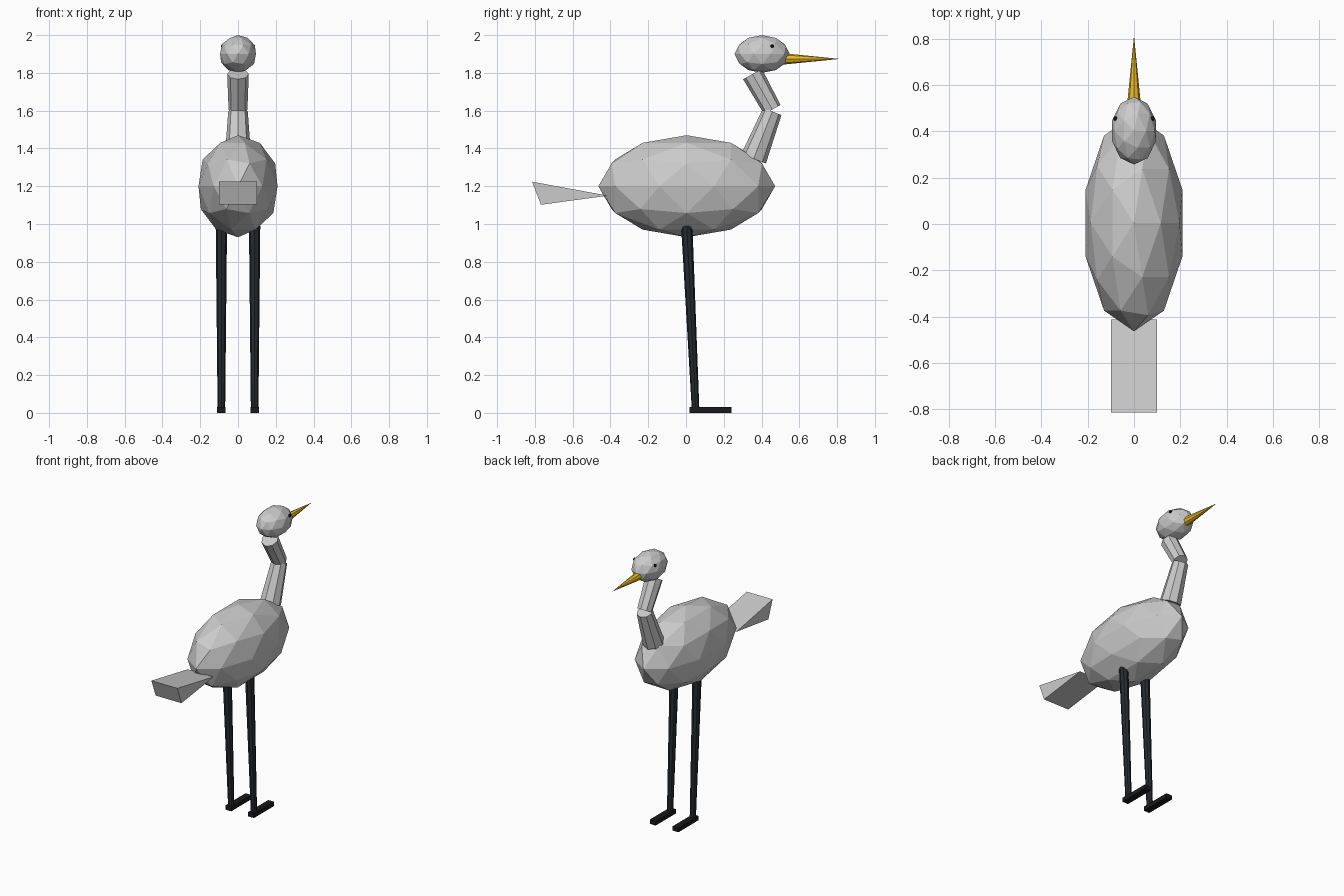
import bpy
from mathutils import Vector

if "Cube" in bpy.data.objects:
    bpy.data.objects.remove(bpy.data.objects["Cube"])


def material(name, rgb):
    m = bpy.data.materials.new(name)
    m.diffuse_color = (*rgb, 1)
    m.use_nodes = True
    m.node_tree.nodes["Principled BSDF"].inputs["Base Color"].default_value = m.diffuse_color
    return m


ORANGE = material("orange", (0.85, 0.5, 0.02))
DARK = material("dark", (0.02, 0.025, 0.03))
BLACK = material("black", (0.01, 0.01, 0.01))


def finish(name, mat=None):
    ob = bpy.context.object
    ob.name = name
    if mat:
        ob.data.materials.append(mat)
    return ob


def ball(name, centre, radii, mat=None, sub=2):
    bpy.ops.mesh.primitive_ico_sphere_add(subdivisions=sub, radius=1, location=centre)
    bpy.context.object.scale = radii
    return finish(name, mat)


def taper(name, a, b, r1, r2, mat=None, sides=8):
    """Faceted cone running from point a to point b."""
    a, b = Vector(a), Vector(b)
    d = b - a
    bpy.ops.mesh.primitive_cone_add(vertices=sides, radius1=r1, radius2=r2,
                                    depth=d.length, location=(a + b) / 2)
    ob = bpy.context.object
    ob.rotation_mode = 'QUATERNION'
    # all parts lie in planes of constant x, so this keeps the facets aligned
    ob.rotation_quaternion = Vector((0, 0, 1)).rotation_difference(d)
    return finish(name, mat)


# body and head
ball("body", (0, 0.004, 1.2), (0.22, 0.468, 0.27))
ball("head", (0, 0.403, 1.9), (0.1, 0.146, 0.1))

# bent neck
taper("lower_neck", (0, 0.358, 1.346), (0, 0.457, 1.596), 0.07, 0.052)
taper("upper_neck", (0, 0.457, 1.606), (0, 0.352, 1.794), 0.05, 0.057)

# beak
taper("beak", (0, 0.515, 1.874), (0, 0.815, 1.874), 0.03, 0, ORANGE)

# tail wedge: side profile extruded across x
profile = [(-0.413, 1.15), (-0.815, 1.224), (-0.768, 1.102)]
verts = [(x, y, z) for x in (-0.1, 0.1) for y, z in profile]
mesh = bpy.data.meshes.new("tail")
mesh.from_pydata(verts, [], [(0, 1, 2), (5, 4, 3), (0, 3, 4, 1), (1, 4, 5, 2), (2, 5, 3, 0)])
bpy.context.collection.objects.link(bpy.data.objects.new("tail", mesh))

# mirrored eyes, legs and feet
for side, s in (("left", -1), ("right", 1)):
    ball(side + "_eye", (s * 0.08, 0.456, 1.942), (0.01, 0.01, 0.01), BLACK)
    taper(side + "_leg", (s * 0.088, 0.051, 0.01), (s * 0.088, 0.004, 0.99), 0.02, 0.03, DARK)
    bpy.ops.mesh.primitive_cube_add(size=1, location=(s * 0.088, 0.13, 0.015))
    bpy.context.object.scale = (0.045, 0.222, 0.03)
    finish(side + "_foot", BLACK)
